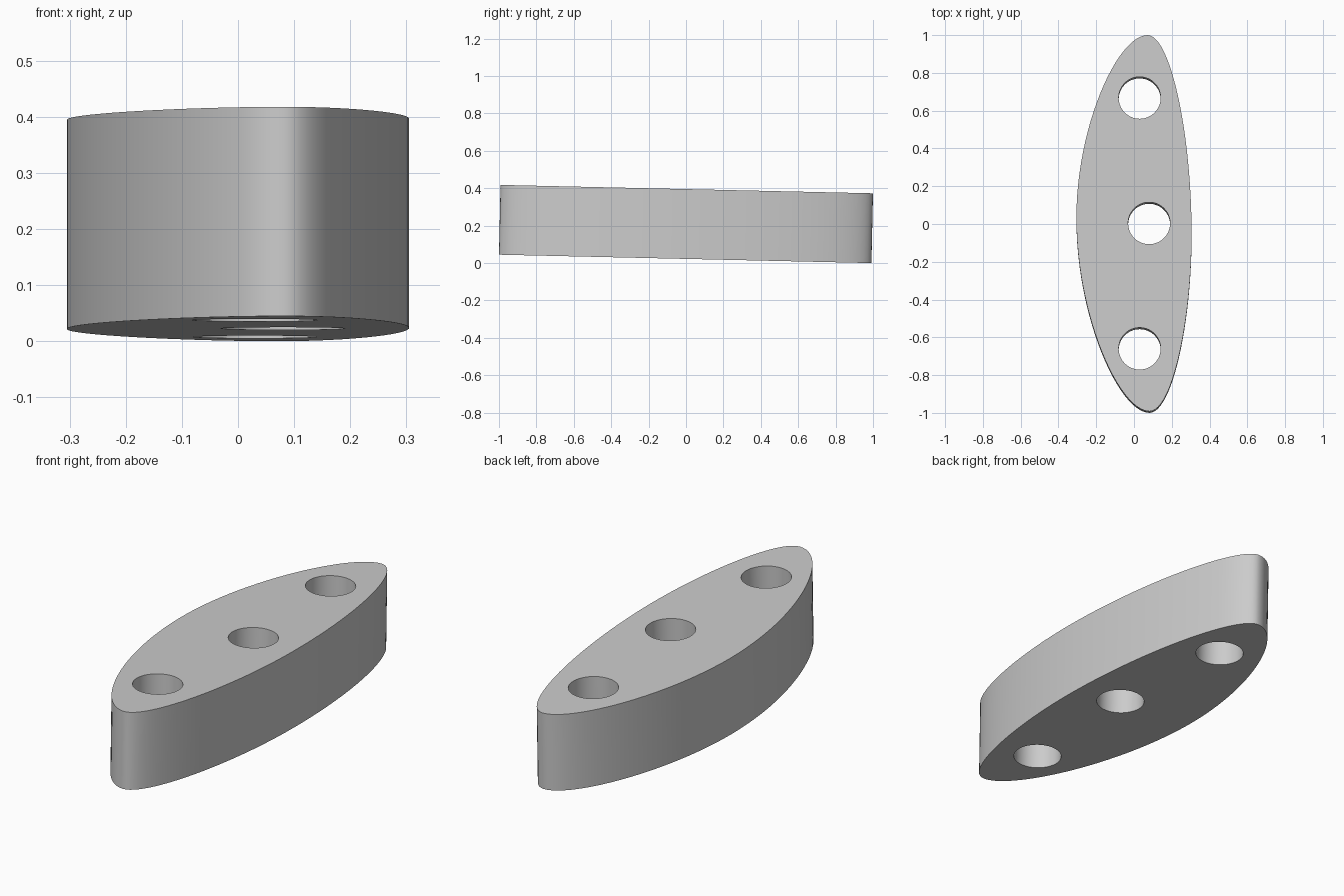
import bpy
import bmesh

cube = bpy.data.objects.get("Cube")
if cube:
    bpy.data.objects.remove(cube, do_unlink=True)

THICKNESS = 0.373
TILT = -0.0225
HOLE_RADIUS = 0.111
HOLES = [(0.03, 0.664), (0.08, 0), (0.03, -0.664)]

grey = bpy.data.materials.new("plain grey")
grey.use_nodes = True
colour = (0.6, 0.6, 0.6, 1)
grey.diffuse_color = colour
grey.node_tree.nodes["Principled BSDF"].inputs["Base Color"].default_value = colour

curve = bpy.data.curves.new("plate_profile", "CURVE")
curve.dimensions = "2D"
curve.fill_mode = "BOTH"
curve.extrude = THICKNESS / 2
curve.resolution_u = 24


def add_loop(knots):
    """Closed spline from (point, incoming handle offset, outgoing handle offset)."""
    spline = curve.splines.new("BEZIER")
    spline.bezier_points.add(len(knots) - 1)
    spline.use_cyclic_u = True
    for bp, ((x, y), (ix, iy), (ox, oy)) in zip(spline.bezier_points, knots):
        bp.handle_left_type = bp.handle_right_type = "FREE"
        bp.co = (x, y, 0)
        bp.handle_left = (x + ix, y + iy, 0)
        bp.handle_right = (x + ox, y + oy, 0)


# Outer outline: pointed oval, fuller on the left side of the profile
add_loop([
    ((0.305, -0.06), (0, -0.46), (0, 0.54)),
    ((0.072, 0.996), (0.12, 0), (-0.16, 0)),
    ((-0.305, 0.03), (0, 0.48), (0, -0.52)),
    ((0.082, -0.996), (-0.16, 0), (0.12, 0)),
])

# Three round through holes
k = HOLE_RADIUS * 0.5523
for cx, cy in HOLES:
    add_loop([((cx + HOLE_RADIUS * dx, cy + HOLE_RADIUS * dy),
               (k * dy, -k * dx), (-k * dy, k * dx))
              for dx, dy in [(1, 0), (0, 1), (-1, 0), (0, -1)]])

# Turn the profile into one solid mesh
source = bpy.data.objects.new("plate_profile", curve)
bpy.context.collection.objects.link(source)
bpy.context.view_layer.update()
evaluated = source.evaluated_get(bpy.context.evaluated_depsgraph_get())
mesh = bpy.data.meshes.new_from_object(evaluated)
bpy.data.objects.remove(source, do_unlink=True)

bm = bmesh.new()
bm.from_mesh(mesh)
bmesh.ops.remove_doubles(bm, verts=bm.verts, dist=0.0001)
bmesh.ops.recalc_face_normals(bm, faces=bm.faces)
bm.to_mesh(mesh)
bm.free()
mesh.materials.clear()
mesh.materials.append(grey)

# Slightly tilted plate resting on the ground
plate = bpy.data.objects.new("drilled_plate", mesh)
bpy.context.collection.objects.link(plate)
plate.rotation_euler.x = TILT
plate.location.z = 0.209
bpy.ops.object.select_all(action="DESELECT")
plate.select_set(True)
bpy.context.view_layer.objects.active = plate
bpy.ops.object.shade_smooth_by_angle()
